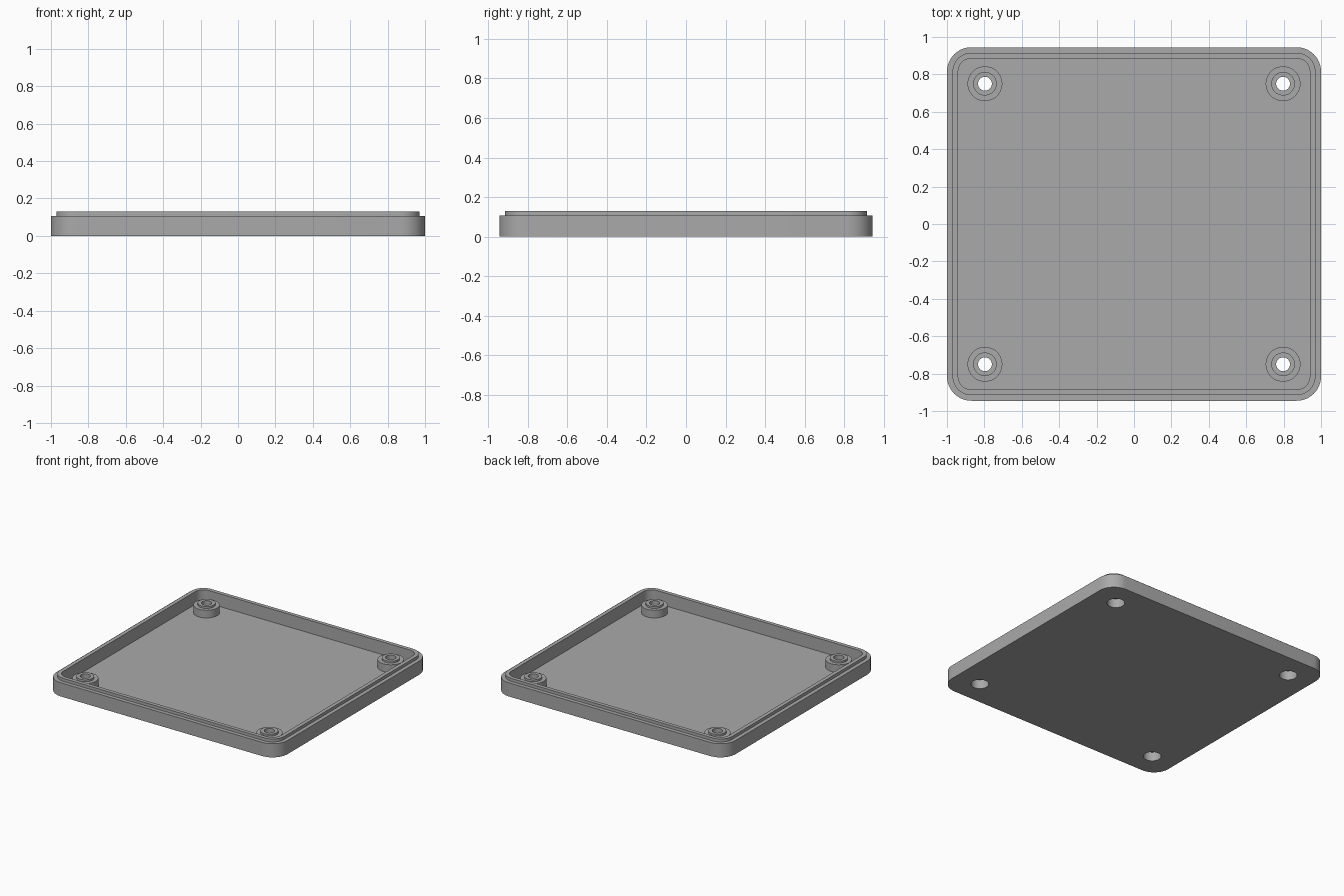
import bpy, bmesh, math

old = bpy.data.objects.get("Cube")
if old:
    bpy.data.objects.remove(old, do_unlink=True)

HALF_X, HALF_Y, CORNER = 1.0, 0.945, 0.13
FLOOR, RIM, LIP = 0.03, 0.107, 0.13
BOSS_X, BOSS_Y = 0.797, 0.75
BORE, BOSS = 0.063, 0.093
SEGMENTS = 48

grey = bpy.data.materials.new("plain grey")
grey.use_nodes = True
colour = (0.4, 0.4, 0.4, 1)
grey.diffuse_color = colour
grey.node_tree.nodes["Principled BSDF"].inputs["Base Color"].default_value = colour


def rounded_ring(bm, inset, z):
    """Loop of vertices around a rounded rectangle."""
    r = CORNER - inset
    cx, cy = HALF_X - CORNER, HALF_Y - CORNER
    verts = []
    for quarter, (sx, sy) in enumerate([(1, 1), (-1, 1), (-1, -1), (1, -1)]):
        for i in range(13):
            a = math.pi / 2 * (quarter + i / 12)
            verts.append(bm.verts.new((sx * cx + r * math.cos(a), sy * cy + r * math.sin(a), z)))
    return verts


def circle(bm, x, y, r, z):
    """Loop of vertices around a circle."""
    angles = [2 * math.pi * i / SEGMENTS for i in range(SEGMENTS)]
    return [bm.verts.new((x + r * math.cos(a), y + r * math.sin(a), z)) for a in angles]


def loft(bm, loops):
    """Join successive loops with bands of quads."""
    for low, high in zip(loops, loops[1:]):
        n = len(low)
        for i in range(n):
            j = (i + 1) % n
            bm.faces.new((low[i], low[j], high[j], high[i]))


def fill(bm, loops, up):
    """Flat sheet bounded by the first loop, pierced by the others."""
    edges = []
    for loop in loops:
        for a, b in zip(loop, loop[1:] + loop[:1]):
            edges.append(bm.edges.get((a, b)) or bm.edges.new((a, b)))
    made = bmesh.ops.triangle_fill(bm, use_beauty=True, edges=edges, normal=(0, 0, up))
    for f in made["geom"]:
        if isinstance(f, bmesh.types.BMFace):
            f.normal_update()
            if f.normal.z * up < 0:
                f.normal_flip()


bm = bmesh.new()

# Outer wall, stepped lip and inner wall
wall = [rounded_ring(bm, inset, z) for inset, z in
        [(0, 0), (0, RIM), (0.03, RIM), (0.03, LIP), (0.06, LIP), (0.06, FLOOR)]]
loft(bm, wall)

# Four stepped screw bosses, counterbored from below
profile = [(BORE, 0), (BORE, 0.07), (0.037, 0.07), (0.037, 0.105),
           (BORE, 0.105), (BORE, 0.09), (BOSS, 0.09), (BOSS, FLOOR)]
bores, feet = [], []
for sx in (-1, 1):
    for sy in (-1, 1):
        rings = [circle(bm, sx * BOSS_X, sy * BOSS_Y, r, z) for r, z in profile]
        loft(bm, rings[::-1])
        bores.append(rings[0])
        feet.append(rings[-1])

# Underside and inside floor, pierced around the bosses
fill(bm, [wall[0]] + bores, -1)
fill(bm, [wall[-1]] + feet, 1)
bmesh.ops.recalc_face_normals(bm, faces=bm.faces)

mesh = bpy.data.meshes.new("tray_lid")
bm.to_mesh(mesh)
bm.free()
mesh.materials.append(grey)
lid = bpy.data.objects.new("tray_lid", mesh)
bpy.context.collection.objects.link(lid)

# Smooth curved walls with crisp edges
bpy.ops.object.select_all(action="DESELECT")
lid.select_set(True)
bpy.context.view_layer.objects.active = lid
bpy.ops.object.shade_smooth_by_angle(angle=math.radians(30))
